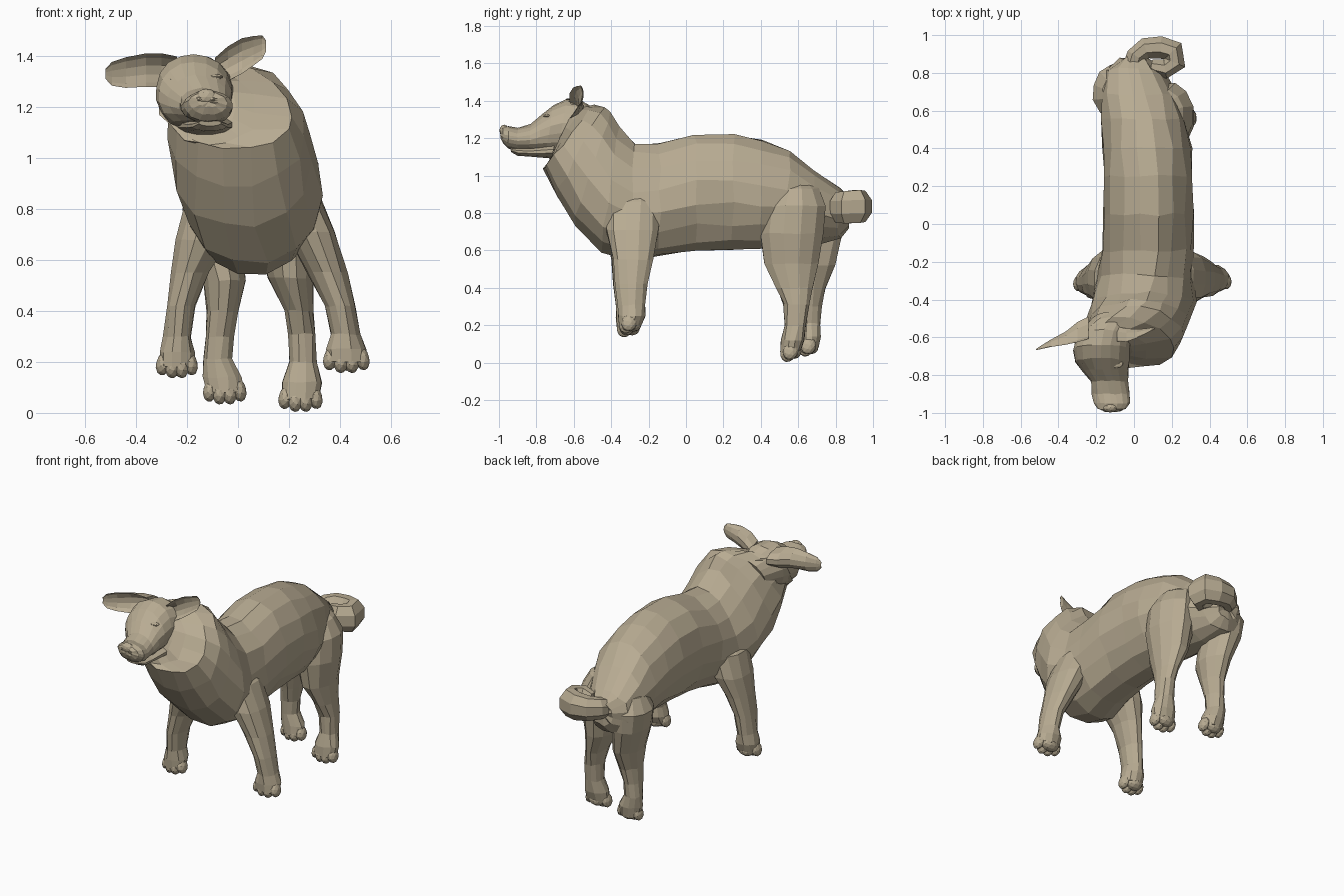
import bpy, bmesh, random
from math import sin, cos, pi
from mathutils import Vector as V

random.seed(4)
coat = bpy.data.materials.new("coat")
coat.diffuse_color = (0.48, 0.41, 0.29, 1)


def ring(c, u, v, n=14, cup=False, taper=0.0):
    """Oval section around c; cup folds one half back, taper narrows the top."""
    pts = []
    for i in range(n):
        a = 2 * pi * (i + 0.5) / n
        k = cos(a) * (1 - taper * sin(a))
        if cup and k < 0:
            k *= -0.7
        pts.append(c + u * sin(a) + v * k)
    return pts


def loft(name, rings, jitter=0.0):
    bm = bmesh.new()
    loops = []
    for r in rings:
        loops.append([bm.verts.new(p + V([random.uniform(-jitter, jitter) for _ in range(3)])) for p in r])
    n = len(loops[0])
    for a, b in zip(loops, loops[1:]):
        for i in range(n):
            j = (i + 1) % n
            bm.faces.new((a[i], a[j], b[j], b[i]))
    for l in (loops[0], loops[-1]):
        f = bm.faces.new(l)
        bmesh.ops.poke(bm, faces=[f])
    bmesh.ops.recalc_face_normals(bm, faces=bm.faces)
    me = bpy.data.meshes.new(name)
    bm.to_mesh(me)
    bm.free()
    me.materials.append(coat)
    ob = bpy.data.objects.new(name, me)
    bpy.context.collection.objects.link(ob)
    return ob


def blob(name, loc, size, rot=(0, 0, 0), sub=2):
    bpy.ops.mesh.primitive_ico_sphere_add(subdivisions=sub, radius=1, location=loc, rotation=rot)
    ob = bpy.context.object
    ob.name = name
    ob.scale = size
    ob.data.materials.append(coat)
    return ob


def spans(data, n):
    """Rows: top point, bottom point, half width, optional taper."""
    out = []
    for xt, yt, zt, xb, yb, zb, rx, *tp in data:
        t, b = V((xt, yt, zt)), V((xb, yb, zb))
        out.append(ring((t + b) / 2, (t - b) / 2, V((rx, 0, 0)), n, False, tp[0] if tp else 0))
    return out


# Torso, chest and neck ruff
torso_rows = [
    (0.00, .88, .88, 0.00, .87, .72, .08),
    (0.00, .82, .94, 0.00, .82, .66, .15),
    (0.03, .69, 1.04, 0.03, .69, .63, .20),
    (0.05, .55, 1.135, .05, .55, .62, .22),
    (.07, .40, 1.19, .07, .40, .61, .235),
    (.075, .25, 1.225, .075, .25, .60, .24),
    (.075, .05, 1.22, .075, .05, .595, .24),
    (.075, -.14, 1.17, .075, -.14, .565, .24, .05),
    (.06, -.27, 1.175, .06, -.30, .535, .25, .12),
    (.05, -.36, 1.26, .05, -.46, .585, .27, .2),
    (.03, -.40, 1.34, .01, -.60, .73, .27, .2),
    (.00, -.44, 1.365, .00, -.70, .89, .265, .15),
    (-.07, -.49, 1.375, .00, -.765, 1.03, .245, .1),
    (-.16, -.56, 1.37, -.09, -.745, 1.05, .19),
    (-.16, -.60, 1.36, -.13, -.72, 1.10, .14),
]
body = loft("body", spans(torso_rows, 16), 0.010)
parts = []

# Head with snout
head = [
    (-.10, -.46, 1.33, -.10, -.55, 1.12, .12),
    (-.16, -.56, 1.40, -.15, -.62, 1.10, .145),
    (-.175, -.64, 1.41, -.17, -.69, 1.10, .15),
    (-.175, -.71, 1.375, -.16, -.75, 1.11, .145),
    (-.165, -.77, 1.325, -.14, -.79, 1.12, .122),
    (-.14, -.83, 1.275, -.12, -.84, 1.135, .098),
    (-.13, -.90, 1.255, -.115, -.90, 1.135, .10),
    (-.12, -.95, 1.265, -.115, -.95, 1.145, .096),
    (-.12, -.98, 1.26, -.115, -.975, 1.17, .075),
    (-.12, -.993, 1.24, -.115, -.99, 1.20, .04),
]
parts.append(loft("head", spans(head, 18), 0.003))

# Lower jaw
jaw = [(-.13, -.70, 1.17, -.13, -.72, 1.09, .11), (-.12, -.83, 1.15, -.12, -.83, 1.10, .085),
       (-.11, -.90, 1.15, -.11, -.90, 1.105, .07), (-.11, -.94, 1.15, -.11, -.935, 1.125, .045)]
parts.append(loft("lower_jaw", spans(jaw, 12)))
blob("nose", (-.125, -.972, 1.24), (.042, .026, .032))
for s in (-1, 1):
    blob("nostril", (-.125 + s * .026, -.985, 1.232), (.015, .012, .011), sub=1)

# Eyes with lids
for x, y, z in ((-.243, -.732, 1.295), (-.093, -.745, 1.305)):
    blob("eye", (x, y, z), (.026, .022, .02))
    blob("upper_lid", (x, y + .004, z + .014), (.036, .022, .010))
    blob("lower_lid", (x, y + .004, z - .015), (.032, .02, .008))

# Deeply cupped ears
left_ear = [((-.24, -.635, 1.345), .055, .15), ((-.30, -.65, 1.345), .068, .135), ((-.36, -.655, 1.345), .068, .09),
            ((-.44, -.66, 1.335), .062, .05), ((-.495, -.667, 1.33), .048, .022), ((-.52, -.67, 1.33), .02, .008)]
right_ear = [((-.09, -.64, 1.345), .05, .10), ((-.04, -.64, 1.37), .07, .09), ((.015, -.615, 1.40), .072, .06),
             ((.06, -.59, 1.42), .06, .038), ((.095, -.567, 1.435), .048, .02), ((.11, -.558, 1.44), .022, .008)]
for name, ear in (("left_ear", left_ear), ("right_ear", right_ear)):
    loft(name, [ring(V(p), V((0, 0, h)), V((0, t, 0)), 12, True) for p, h, t in ear])


# Legs: rows of centre x, y, z and half widths; toes hang from the last row
def leg(name, rows, drop):
    parts.append(loft(name, [ring(V((x, y, z)), V((0, ry, 0)), V((rx, 0, 0)), 12)
                             for x, y, z, rx, ry in rows], 0.004))
    x, y, z, rx, ry = rows[-1]
    for i in range(4):
        k = (i - 1.5) / 1.5
        parts.append(blob(name + "_toe", (x + k * rx * .76, y - ry * .4 + abs(k) * .02, z - drop + abs(k) * .016),
                          (.030, .042, .048), (-.25, k * -.25, 0)))
    parts.append(blob(name + "_pad", (x, y + ry * .35, z + .005), (rx * .8, ry * .7, .04)))


leg("front_leg_left", [
    (.0, -.28, .92, .08, .10), (-.10, -.285, .82, .115, .15), (-.14, -.285, .68, .11, .145),
    (-.19, -.29, .55, .078, .11), (-.225, -.30, .42, .058, .09), (-.238, -.30, .30, .056, .075),
    (-.24, -.30, .24, .072, .075), (-.24, -.31, .18, .068, .062)], .003)
leg("front_leg_right", [
    (.12, -.28, .98, .08, .10), (.21, -.28, .86, .11, .15), (.285, -.285, .71, .10, .145),
    (.35, -.285, .55, .08, .11), (.40, -.29, .42, .06, .09), (.42, -.29, .31, .06, .075),
    (.425, -.29, .25, .08, .075), (.425, -.30, .20, .08, .06)], .003)
leg("hind_leg_right", [
    (.12, .58, .99, .05, .06), (.155, .585, .93, .11, .13), (.185, .58, .84, .13, .172),
    (.195, .565, .69, .125, .172), (.205, .565, .53, .09, .148), (.24, .58, .40, .058, .10),
    (.25, .59, .31, .056, .07), (.255, .585, .20, .054, .06), (.25, .57, .12, .08, .065),
    (.245, .56, .055, .074, .055)], .01)
leg("hind_leg_left", [
    (-.02, .69, .93, .05, .05), (-.07, .69, .89, .10, .11), (-.095, .70, .80, .125, .15),
    (-.09, .69, .68, .11, .15), (-.055, .67, .52, .087, .133), (-.06, .66, .40, .062, .09),
    (-.073, .66, .30, .056, .065), (-.08, .66, .21, .056, .058), (-.06, .66, .14, .078, .06),
    (-.052, .655, .08, .072, .052)], .006)

# Curled tail
path = [(-.01, .82, .83), (.01, .89, .84), (.06, .93, .84), (.14, .935, .835),
        (.205, .915, .835), (.215, .855, .83), (.165, .82, .83), (.09, .835, .84)]
thick = [(.06, .06), (.055, .07), (.06, .08), (.064, .09), (.068, .095), (.066, .093), (.055, .088), (.04, .06)]
pts = [V(p) for p in path]
rings = []
for i, p in enumerate(pts):
    d = (pts[min(i + 1, len(pts) - 1)] - pts[max(i - 1, 0)]).normalized()
    w, h = thick[i]
    rings.append(ring(p, V((0, 0, h)), V((d.y, -d.x, 0)) * w, 8))
loft("tail", rings)

# Weld limbs, head and toes into one continuous skin
group = bpy.data.collections.new("limbs")
for p in parts:
    group.objects.link(p)
mod = body.modifiers.new("union", 'BOOLEAN')
mod.operation, mod.solver, mod.operand_type = 'UNION', 'EXACT', 'COLLECTION'
mod.collection, mod.use_self = group, True
skin = bpy.data.meshes.new_from_object(body.evaluated_get(bpy.context.evaluated_depsgraph_get()))
body.modifiers.clear()
body.data = skin
for p in parts:
    bpy.data.objects.remove(p)
